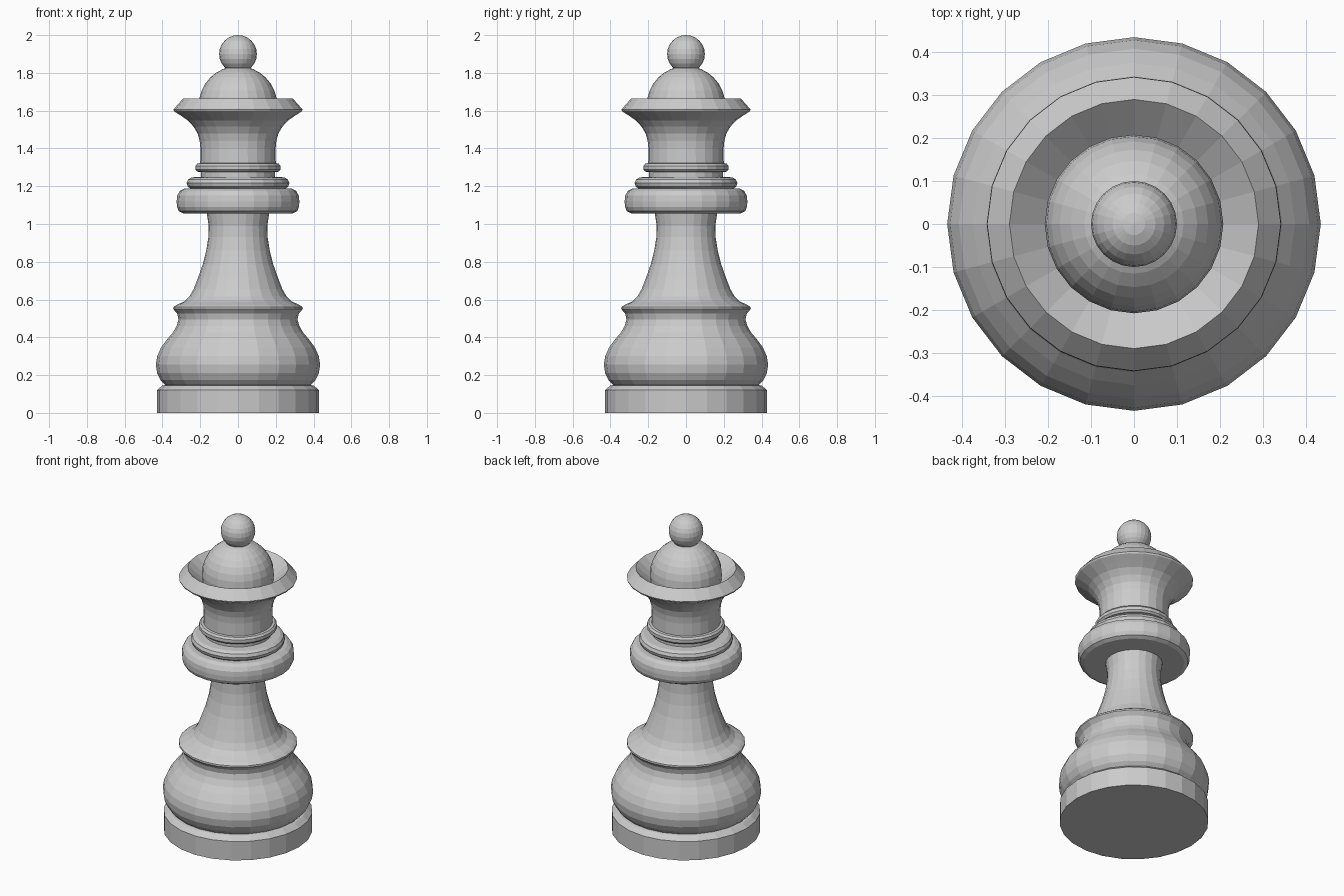
import bpy, bmesh
from math import sin, cos, pi

SIDES = 24


def lathe(name, profile):
    """Spin an (r, z) profile, listed bottom to top, into a faceted surface."""
    bm = bmesh.new()
    rings = []
    for r, z in profile:
        if r < 1e-5:
            rings.append([bm.verts.new((0, 0, z))] * SIDES)
        else:
            rings.append([bm.verts.new((r * cos(2 * pi * i / SIDES),
                                        r * sin(2 * pi * i / SIDES), z))
                          for i in range(SIDES)])
    for a, b in zip(rings, rings[1:]):
        for i in range(SIDES):
            j = (i + 1) % SIDES
            quad = list(dict.fromkeys((a[i], a[j], b[j], b[i])))
            bm.faces.new(quad)
    mesh = bpy.data.meshes.new(name)
    bm.to_mesh(mesh)
    bm.free()
    obj = bpy.data.objects.new(name, mesh)
    bpy.context.collection.objects.link(obj)
    return obj


def arc(radius, cz, start, end, steps):
    """Circular profile centred on the axis, angles in degrees from horizontal."""
    pts = []
    for k in range(steps + 1):
        t = (start + (end - start) * k / steps) * pi / 180
        pts.append((radius * cos(t), cz + radius * sin(t)))
    return pts


# Flat plinth with chamfered top edge
lathe("base_plinth", [(0, 0), (0.43, 0), (0.43, 0.12), (0.40, 0.145), (0.385, 0.147)])

# Bulging foot with flared lip
lathe("foot", [(0.385, 0.147), (0.41, 0.173), (0.428, 0.21), (0.435, 0.255),
               (0.428, 0.30), (0.408, 0.345), (0.375, 0.39), (0.345, 0.425),
               (0.325, 0.46), (0.315, 0.495), (0.322, 0.525), (0.343, 0.55),
               (0.342, 0.56), (0.325, 0.572)])

# Tapering stem
lathe("stem", [(0.325, 0.572), (0.285, 0.59), (0.258, 0.615), (0.235, 0.655),
               (0.21, 0.72), (0.187, 0.785), (0.168, 0.86), (0.157, 0.93),
               (0.155, 0.99), (0.165, 1.055)])

# Stacked collars
lathe("lower_collar", [(0.165, 1.055), (0.29, 1.056), (0.313, 1.068), (0.323, 1.09),
                       (0.325, 1.12), (0.322, 1.15), (0.308, 1.175), (0.285, 1.187),
                       (0.25, 1.187)])
lathe("middle_collar", [(0.25, 1.187), (0.266, 1.198), (0.272, 1.217), (0.264, 1.236),
                        (0.245, 1.247), (0.195, 1.25)])
lathe("upper_collar", [(0.195, 1.25), (0.195, 1.275), (0.215, 1.277), (0.225, 1.288),
                       (0.225, 1.308), (0.215, 1.32), (0.20, 1.322)])

# Flared crown with hollow rim
lathe("crown", [(0.20, 1.322), (0.199, 1.40), (0.203, 1.44), (0.214, 1.48),
                (0.235, 1.515), (0.265, 1.548), (0.30, 1.572), (0.338, 1.597),
                (0.342, 1.606), (0.29, 1.665), (0.205, 1.59)])

# Dome and ball on top
lathe("dome", [(0.205, 1.59)] + arc(0.208, 1.628, 0, 90, 8))
lathe("finial_ball", arc(0.10, 1.90, -90, 90, 12))
